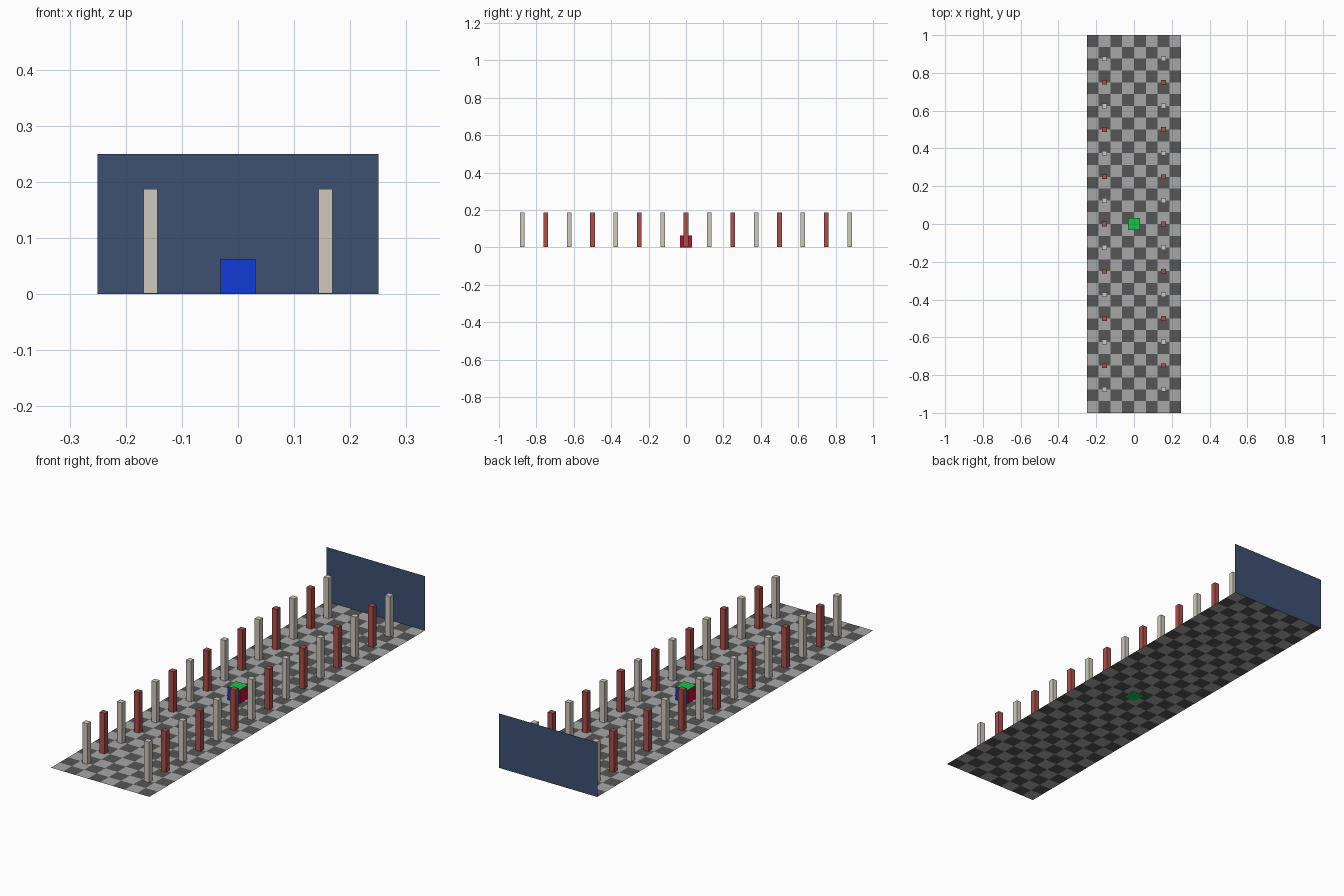
import bpy, bmesh
from mathutils import Matrix

if "Cube" in bpy.data.objects:
    bpy.data.objects.remove(bpy.data.objects["Cube"])

CELL = 0.0625
FLOOR_Z = 0.0006


def material(name, rgb):
    m = bpy.data.materials.new(name)
    m.diffuse_color = (*rgb, 1)
    m.use_nodes = True
    m.node_tree.nodes["Principled BSDF"].inputs["Base Color"].default_value = m.diffuse_color
    return m


light_tile = material("light grey", (0.39, 0.39, 0.39))
dark_tile = material("dark grey", (0.092, 0.092, 0.092))
cream = material("cream", (0.63, 0.59, 0.51))
brick = material("brick red", (0.40, 0.082, 0.075))
navy = material("navy", (0.048, 0.08, 0.165))
blue = material("blue", (0.005, 0.046, 0.66))
crimson = material("crimson", (0.52, 0.005, 0.038))
green = material("green", (0.01, 0.54, 0.065))


def finish(name, bm, mats):
    mesh = bpy.data.meshes.new(name)
    bm.to_mesh(mesh)
    bm.free()
    for m in mats:
        mesh.materials.append(m)
    ob = bpy.data.objects.new(name, mesh)
    bpy.context.collection.objects.link(ob)
    return ob


def box(name, size, centre, mats):
    bm = bmesh.new()
    bmesh.ops.create_cube(bm, size=1, matrix=Matrix.Translation(centre) @ Matrix.Diagonal((*size, 1)))
    return finish(name, bm, mats)


# Chequered floor sheet, 8 by 32 tiles
bm = bmesh.new()
cols, rows = 8, 32
grid = [[bm.verts.new(((i - cols / 2) * CELL, (j - rows / 2) * CELL, FLOOR_Z))
         for j in range(rows + 1)] for i in range(cols + 1)]
for i in range(cols):
    for j in range(rows):
        f = bm.faces.new((grid[i][j], grid[i + 1][j], grid[i + 1][j + 1], grid[i][j + 1]))
        f.material_index = (i + j) % 2
finish("floor", bm, [light_tile, dark_tile])

# Thin end wall at the back
bm = bmesh.new()
bm.faces.new([bm.verts.new(p) for p in
              ((-0.25, 1, 0), (0.25, 1, 0), (0.25, 1, 0.25), (-0.25, 1, 0.25))])
finish("end_wall", bm, [navy])

# Two rows of pillars in alternating colours
base, top = FLOOR_Z + 0.0004, 0.1875
for side, x in (("left", -0.15625), ("right", 0.15625)):
    for k in range(-7, 8):
        box(f"pillar_{side}_{k + 8}", (0.025, 0.025, top - base),
            (x, k * 0.125, (top + base) / 2), [cream if k % 2 else brick])

# Central cube, coloured by face direction
cube = box("cube", (CELL, CELL, CELL), (0, 0, CELL / 2), [crimson, blue, green])
for p in cube.data.polygons:
    p.material_index = max(range(3), key=lambda a: abs(p.normal[a]))
